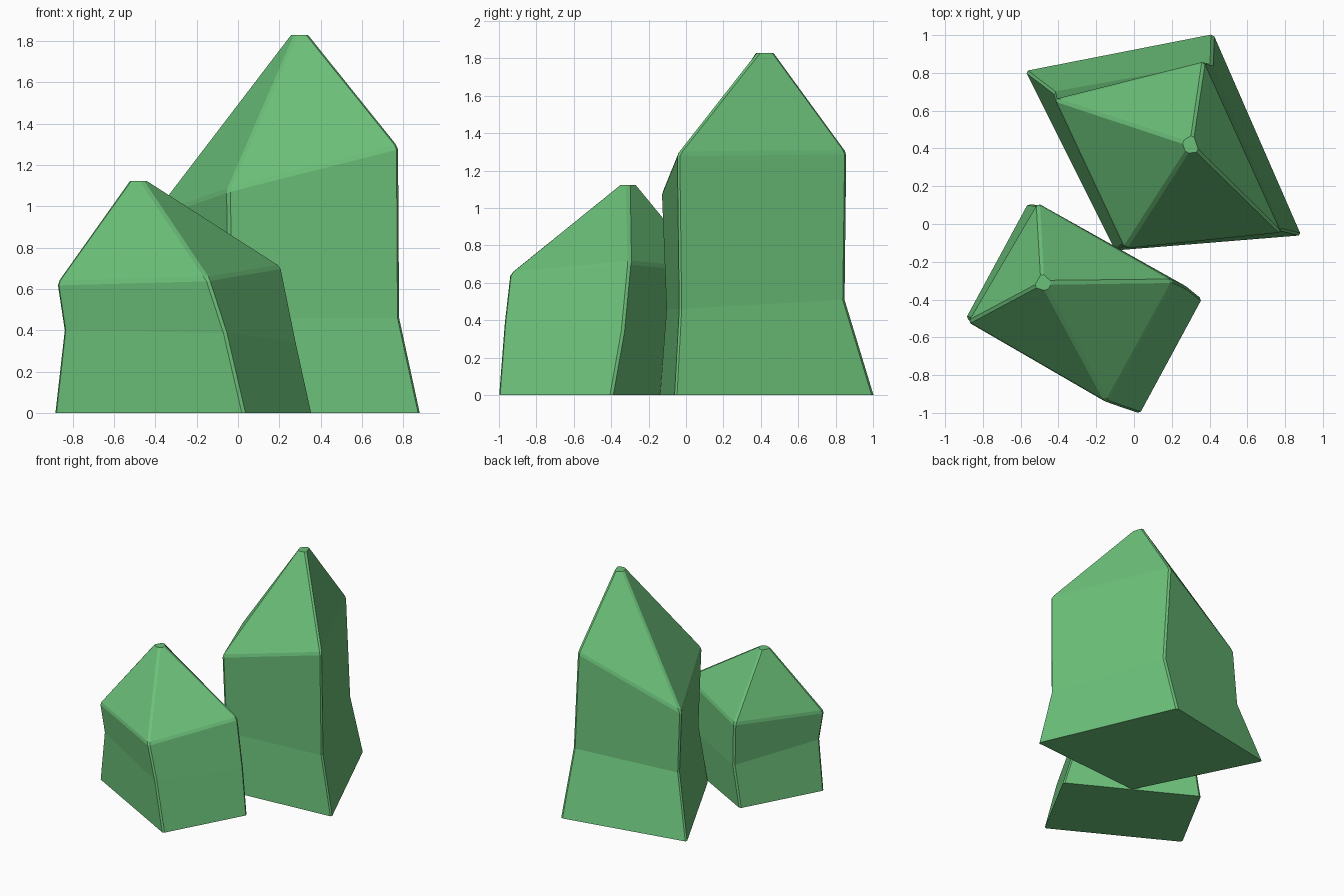
import bpy, bmesh
from mathutils import Vector

if "Cube" in bpy.data.objects:
    bpy.data.objects.remove(bpy.data.objects["Cube"])

green = bpy.data.materials.new("crystal green")
green.diffuse_color = (0.147, 0.527, 0.191, 1)
green.use_nodes = True
green.node_tree.nodes["Principled BSDF"].inputs["Base Color"].default_value = green.diffuse_color


def crystal(name, base, waist, shoulder, tip, tip_radius, bevel):
    """Four-sided crystal: stacked rings of corners closed by a tiny blunt tip."""
    tip = Vector(tip)
    top = []
    for p in shoulder:
        d = Vector((p[0] - tip.x, p[1] - tip.y, 0)).normalized()
        top.append(tip + d * tip_radius)
    bm = bmesh.new()
    rings = [[bm.verts.new(p) for p in ring] for ring in (base, waist, shoulder, top)]
    bm.faces.new(rings[0])
    bm.faces.new(rings[-1])
    for low, high in zip(rings, rings[1:]):
        for i in range(4):
            j = (i + 1) % 4
            bm.faces.new((low[i], low[j], high[j], high[i]))
    # narrow chamfer down the corner ridges and around the shoulder
    edges = [bm.edges.get((a[i], b[i])) for a, b in zip(rings, rings[1:]) for i in range(4)]
    edges += [bm.edges.get((rings[2][i], rings[2][(i + 1) % 4])) for i in range(4)]
    bmesh.ops.bevel(bm, geom=edges, offset=bevel, segments=1, affect='EDGES', clamp_overlap=True)
    bmesh.ops.recalc_face_normals(bm, faces=bm.faces)
    mesh = bpy.data.meshes.new(name)
    bm.to_mesh(mesh)
    bm.free()
    mesh.materials.append(green)
    bpy.context.collection.objects.link(bpy.data.objects.new(name, mesh))


# Corner order: left/back-left, front, right, back
crystal("large_crystal",
        [(-0.575, 0.81, 0), (-0.10, -0.14, 0), (0.885, -0.06, 0), (0.42, 1.005, 0)],
        [(-0.43, 0.70, 0.48), (-0.04, -0.105, 0.46), (0.785, -0.035, 0.46), (0.415, 0.85, 0.51)],
        [(-0.42, 0.66, 0.95), (-0.05, -0.13, 1.08), (0.78, -0.045, 1.29), (0.37, 0.86, 1.30)],
        (0.305, 0.42, 1.83), 0.055, 0.013)

crystal("small_crystal",
        [(-0.89, -0.50, 0), (0.03, -1.005, 0), (0.36, -0.395, 0), (-0.56, 0.11, 0)],
        [(-0.845, -0.51, 0.40), (-0.06, -0.975, 0.39), (0.285, -0.335, 0.34), (-0.50, 0.105, 0.33)],
        [(-0.88, -0.52, 0.63), (-0.145, -0.945, 0.65), (0.21, -0.30, 0.71), (-0.51, 0.11, 0.67)],
        (-0.485, -0.31, 1.122), 0.052, 0.013)
